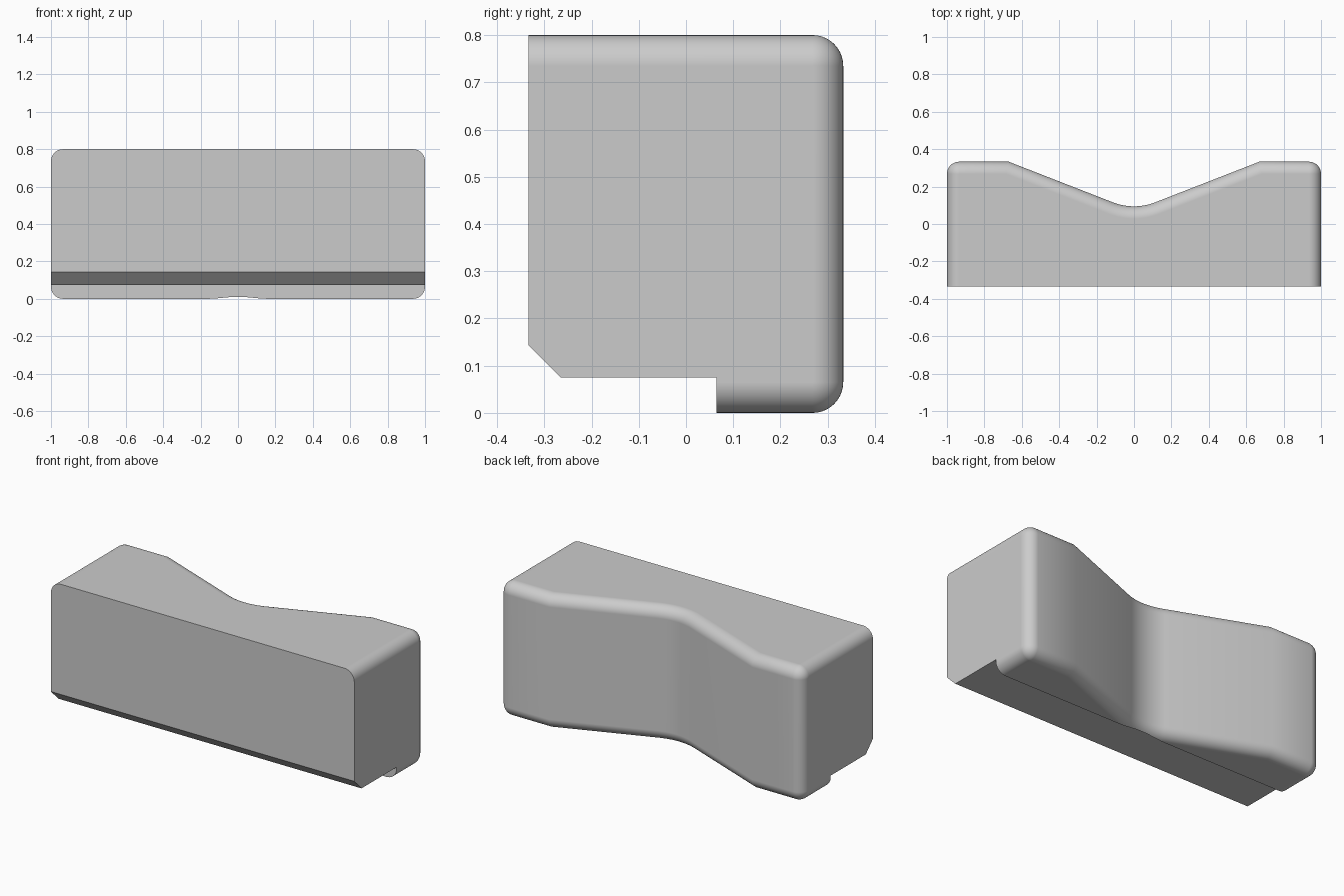
import bpy, bmesh
from math import sin, cos, tan, atan, pi

cube = bpy.data.objects.get("Cube")
if cube:
    bpy.data.objects.remove(cube, do_unlink=True)

HEIGHT, BACK, FRONT = 0.8, 0.333, -0.333
FILLET, STEPS = 0.065, 10
SHOULDER, SLOPE, VALLEY_R = 0.67, atan(0.39), 0.31
VALLEY_Y = BACK - SHOULDER * tan(SLOPE) + VALLEY_R / cos(SLOPE)

grey = bpy.data.materials.new("light grey")
grey.use_nodes = True
grey.diffuse_color = (0.6, 0.6, 0.6, 1)
grey.node_tree.nodes["Principled BSDF"].inputs["Base Color"].default_value = (0.6, 0.6, 0.6, 1)


def outline(d):
    """Plan outline, inset by d on every side but the front."""
    half = [(1 - d, FRONT)]
    for i in range(STEPS + 1):                      # rounded back corner
        a = pi / 2 * i / STEPS
        half.append((1 - FILLET + (FILLET - d) * cos(a),
                     BACK - FILLET + (FILLET - d) * sin(a)))
    half.append((SHOULDER + d * tan(SLOPE / 2), BACK - d))
    for i in range(STEPS):                          # hollow in the back
        a = SLOPE * (1 - i / STEPS)
        half.append(((VALLEY_R + d) * sin(a), VALLEY_Y - (VALLEY_R + d) * cos(a)))
    middle = [(0, VALLEY_Y - VALLEY_R - d)]
    return half + middle + [(-x, y) for x, y in reversed(half)]


def make_object(name, bm):
    bmesh.ops.recalc_face_normals(bm, faces=bm.faces)
    mesh = bpy.data.meshes.new(name)
    bm.to_mesh(mesh)
    bm.free()
    mesh.materials.append(grey)
    obj = bpy.data.objects.new(name, mesh)
    bpy.context.collection.objects.link(obj)
    return obj


# Body: stacked outlines with rolled top and bottom edges
angles = [pi / 2 * i / STEPS for i in range(STEPS + 1)]
lower = [(FILLET * (1 - cos(a)), FILLET * (1 - sin(a))) for a in angles]
levels = lower + [(HEIGHT - z, d) for z, d in reversed(lower)]
bm = bmesh.new()
rings = [[bm.verts.new((x, y, z)) for x, y in outline(d)] for z, d in levels]
for r0, r1 in zip(rings, rings[1:]):
    for i in range(len(r0)):
        j = (i + 1) % len(r0)
        bm.faces.new((r0[i], r0[j], r1[j], r1[i]))
bm.faces.new(rings[0])
bm.faces.new(rings[-1])
bmesh.ops.remove_doubles(bm, verts=bm.verts, dist=0.0001)
body = make_object("body", bm)

# Cutter: step under the front and chamfer on its lower edge
profile = [(-0.5, -0.2), (0.065, -0.2), (0.065, 0.075), (-0.265, 0.075), (-0.5, 0.31)]
bm = bmesh.new()
side = bm.faces.new([bm.verts.new((-1.2, y, z)) for y, z in profile])
extruded = bmesh.ops.extrude_face_region(bm, geom=[side])["geom"]
bmesh.ops.translate(bm, vec=(2.4, 0, 0),
                    verts=[v for v in extruded if isinstance(v, bmesh.types.BMVert)])
cutter = make_object("step_cutter", bm)
cutter.hide_render = True

cut = body.modifiers.new("step", 'BOOLEAN')
cut.operation = 'DIFFERENCE'
cut.solver = 'EXACT'
cut.object = cutter
bpy.ops.object.select_all(action='DESELECT')
body.select_set(True)
bpy.context.view_layer.objects.active = body
bpy.ops.object.modifier_apply(modifier=cut.name)
bpy.data.objects.remove(cutter, do_unlink=True)

# Soft rolled edges, crisp cut edges
bpy.ops.object.shade_smooth_by_angle(angle=pi / 6)
weighted = body.modifiers.new("even shading", 'WEIGHTED_NORMAL')
weighted.keep_sharp = True
